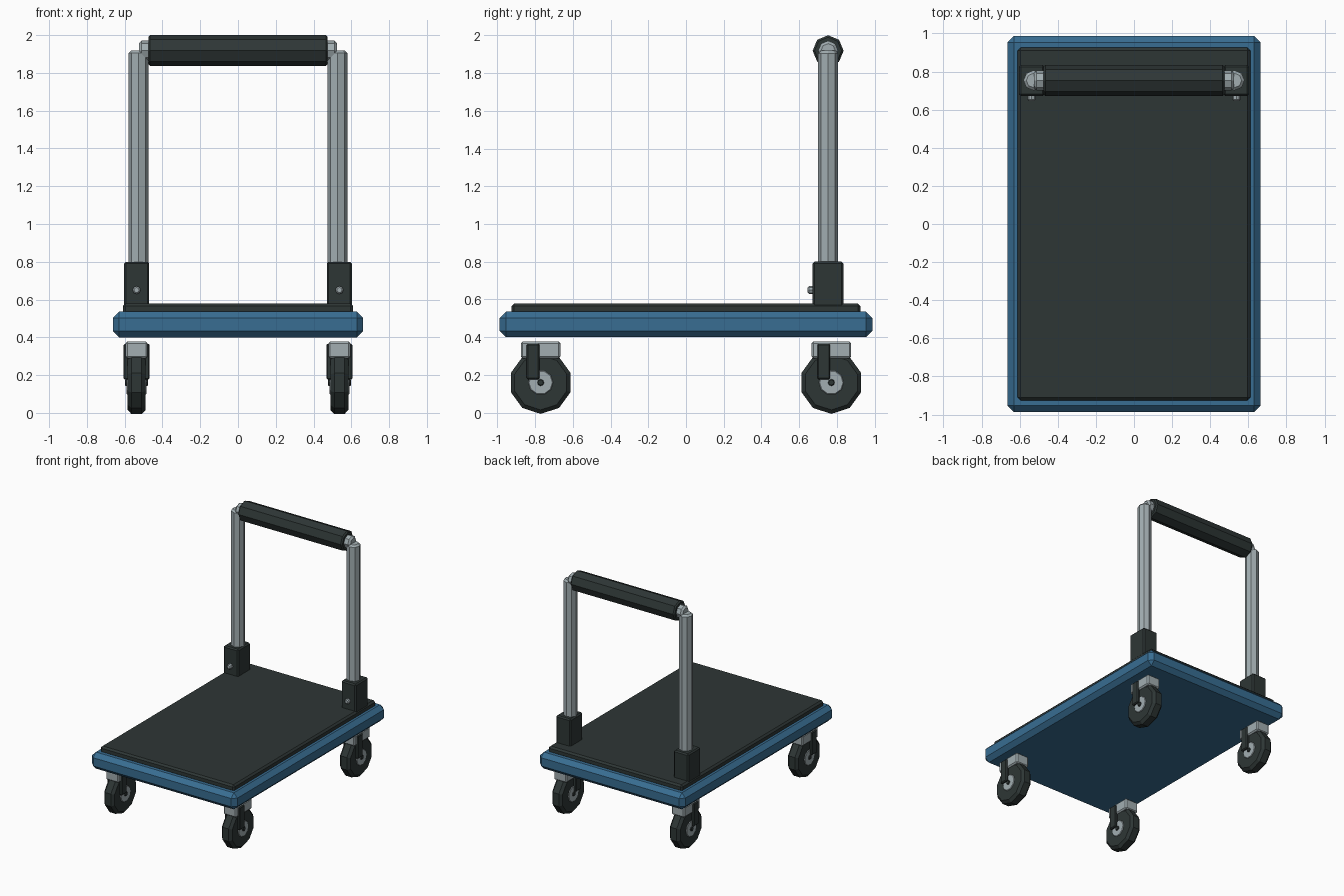
import bpy
import math

if "Cube" in bpy.data.objects:
    bpy.data.objects.remove(bpy.data.objects["Cube"], do_unlink=True)


def material(name, rgb):
    mat = bpy.data.materials.new(name)
    mat.use_nodes = True
    mat.diffuse_color = (*rgb, 1)
    mat.node_tree.nodes["Principled BSDF"].inputs["Base Color"].default_value = (*rgb, 1)
    return mat


BLUE = material("deck blue", (0.04, 0.155, 0.29))
BLACK = material("rubber black", (0.027, 0.037, 0.036))
SILVER = material("metal silver", (0.36, 0.42, 0.44))


def finish(name, mat, bevel):
    obj = bpy.context.object
    obj.name = name
    obj.data.materials.append(mat)
    if bevel:
        mod = obj.modifiers.new("chamfer", "BEVEL")
        mod.width = bevel
        mod.segments = 1
        mod.limit_method = "ANGLE"
        mod.angle_limit = math.radians(60)
    return obj


def box(name, centre, size, mat, bevel=0.01):
    bpy.ops.mesh.primitive_cube_add(size=1, location=centre)
    bpy.context.object.scale = size
    bpy.ops.object.transform_apply(location=False, rotation=False, scale=True)
    return finish(name, mat, bevel)


def rod(name, centre, radius, length, axis, sides, mat, bevel=0.01):
    turn = {"x": (0, math.pi / 2, 0), "y": (math.pi / 2, 0, 0), "z": (0, 0, 0)}[axis]
    bpy.ops.mesh.primitive_cylinder_add(vertices=sides, radius=radius, depth=length,
                                        location=centre, rotation=turn)
    return finish(name, mat, bevel)


# Platform and its rubber mat
box("deck", (0, 0, 0.468), (1.326, 1.974, 0.136), BLUE, 0.034)
box("deck_mat", (0, 0, 0.551), (1.22, 1.85, 0.056), BLACK, 0.014)

# Push handle
rod("handle_crossbar", (0, 0.753, 1.918), 0.053, 1.05, "x", 8, SILVER, 0.014)
rod("handle_grip", (0, 0.753, 1.918), 0.082, 0.95, "x", 8, BLACK, 0.01)

for side, sx in (("right", -1), ("left", 1)):
    rod(side + "_post", (sx * 0.527, 0.753, 1.24), 0.053, 1.356, "z", 8, SILVER, 0.014)
    box(side + "_socket", (sx * 0.537, 0.753, 0.675), (0.134, 0.164, 0.25), BLACK, 0.01)
    rod(side + "_socket_bolt", (sx * 0.537, 0.662, 0.65), 0.021, 0.034, "y", 8, SILVER, 0.007)

    # Casters, all trailing the same way
    for end, sy in (("front", -1), ("back", 1)):
        name = end + "_" + side + "_"
        x, y, z = sx * 0.537, sy * 0.77, 0.16
        box(name + "caster_head", (x, y, 0.333), (0.118, 0.21, 0.09), SILVER, 0.01)
        # A ten-sided wheel standing on a flat side
        wheel = rod(name + "wheel", (x, y, z), 0.166, 0.094, "x", 10, BLACK, 0.02)
        wheel.rotation_euler = (math.pi / 10, 0, 0)
        wheel.rotation_euler.rotate_axis("Y", math.pi / 2)
        rod(name + "hub", (x, y, z), 0.066, 0.104, "x", 10, SILVER, 0.004)
        rod(name + "axle", (x, y, z), 0.018, 0.122, "x", 8, BLACK, 0.004)
        for fork, sf in (("right", -1), ("left", 1)):
            box(name + "fork_" + fork, (x + sf * 0.055, y - 0.04, 0.271),
                (0.028, 0.068, 0.19), BLACK, 0.007)
